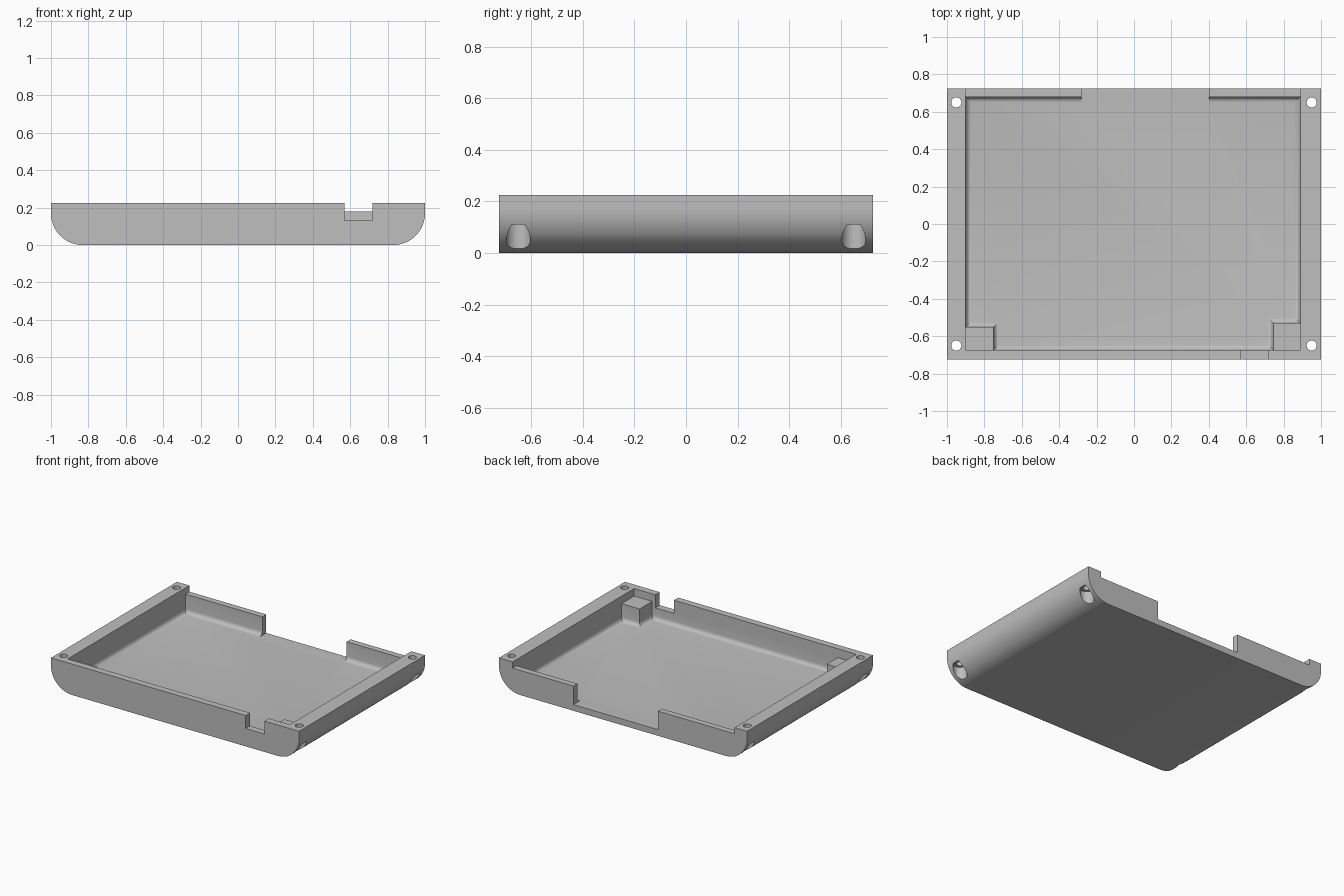
import bpy, bmesh, math
from mathutils import Matrix

cube = bpy.data.objects.get("Cube")
if cube:
    bpy.data.objects.remove(cube)

grey = bpy.data.materials.new("light_grey")
grey.use_nodes = True
grey.diffuse_color = (0.52, 0.52, 0.52, 1)
grey.node_tree.nodes["Principled BSDF"].inputs["Base Color"].default_value = (0.52, 0.52, 0.52, 1)

HALF_Y, TOP, FLOOR, OVER = 0.725, 0.225, 0.045, 0.4


def finish(bm, name):
    bmesh.ops.recalc_face_normals(bm, faces=bm.faces)
    mesh = bpy.data.meshes.new(name)
    bm.to_mesh(mesh)
    bm.free()
    mesh.materials.append(grey)
    obj = bpy.data.objects.new(name, mesh)
    bpy.context.collection.objects.link(obj)
    return obj


def prism(name, points, direction, fillet=0):
    """Extrude a closed outline; optionally round the edges of its first face."""
    bm = bmesh.new()
    base = bm.faces.new([bm.verts.new(p) for p in points])
    start = list(base.edges)
    result = bmesh.ops.extrude_face_region(bm, geom=[base], use_keep_orig=True)
    moved = [v for v in result["geom"] if isinstance(v, bmesh.types.BMVert)]
    bmesh.ops.translate(bm, verts=moved, vec=direction)
    bmesh.ops.recalc_face_normals(bm, faces=bm.faces)
    if fillet:
        bmesh.ops.bevel(bm, geom=start, offset=fillet, segments=5,
                        profile=0.5, affect='EDGES')
    return finish(bm, name)


def box(name, x0, x1, y0, y1, z0, z1):
    outline = [(x0, y0, z0), (x1, y0, z0), (x1, y1, z0), (x0, y1, z0)]
    return prism(name, outline, (0, 0, z1 - z0))


def cylinder(name, x, y, radius, z0, z1):
    bm = bmesh.new()
    bmesh.ops.create_cone(bm, cap_ends=True, segments=32, radius1=radius,
                          radius2=radius, depth=z1 - z0,
                          matrix=Matrix.Translation((x, y, (z0 + z1) / 2)))
    return finish(bm, name)


# Tray body: flat-bottomed section with rounded lower sides
R, STEPS = 0.17, 20
right = [(1 - R + R * math.sin(a), R - R * math.cos(a))
         for a in (math.pi / 2 * i / STEPS for i in range(STEPS + 1))]
section = right + [(1, TOP), (-1, TOP)] + [(-x, z) for x, z in reversed(right)]
tray = prism("tray", [(x, -HALF_Y, z) for x, z in section], (0, 2 * HALF_Y, 0))

# Main cavity, leaving two support blocks in the front corners
X0, X1, Y0, Y1 = -0.90, 0.89, -0.675, 0.68
outline = [(-0.75, Y0), (0.745, Y0), (0.745, -0.53), (X1, -0.53),
           (X1, Y1), (X0, Y1), (X0, -0.55), (-0.75, -0.55)]
cutters = [
    prism("cavity_cutter", [(x, y, FLOOR) for x, y in outline], (0, 0, OVER), 0.03),
    # Clearance above the support blocks
    box("left_block_clearance", 0.6, X1, Y0, -0.4, 0.17, OVER),
    box("right_block_clearance", X0, -0.6, Y0, -0.4, 0.16, OVER),
    # Lowered rear wall, rear opening and front notch
    box("rear_wall_cutter", X0, X1, 0.5, 1, 0.18, OVER),
    box("rear_opening_cutter", -0.28, 0.40, 0.6, 1, FLOOR, OVER),
    box("front_notch_cutter", 0.57, 0.72, -1, -0.6, 0.13, OVER),
]

# Corner screw holes with wider pockets underneath
for sx in (-1, 1):
    for sy in (-1, 1):
        x, y = 0.95 * sx, 0.65 * sy
        cutters.append(cylinder("screw_pocket_cutter", x, y, 0.047, -0.1, 0.11))
        cutters.append(cylinder("screw_hole_cutter", x, y, 0.027, -0.1, OVER))

bpy.ops.object.select_all(action='DESELECT')
bpy.context.view_layer.objects.active = tray
tray.select_set(True)
for cutter in cutters:
    cutter.hide_render = True
    mod = tray.modifiers.new(cutter.name, 'BOOLEAN')
    mod.operation = 'DIFFERENCE'
    mod.solver = 'EXACT'
    mod.object = cutter
    bpy.ops.object.modifier_apply(modifier=mod.name)
    bpy.data.objects.remove(cutter)

bpy.ops.object.shade_smooth_by_angle(angle=math.radians(30))
